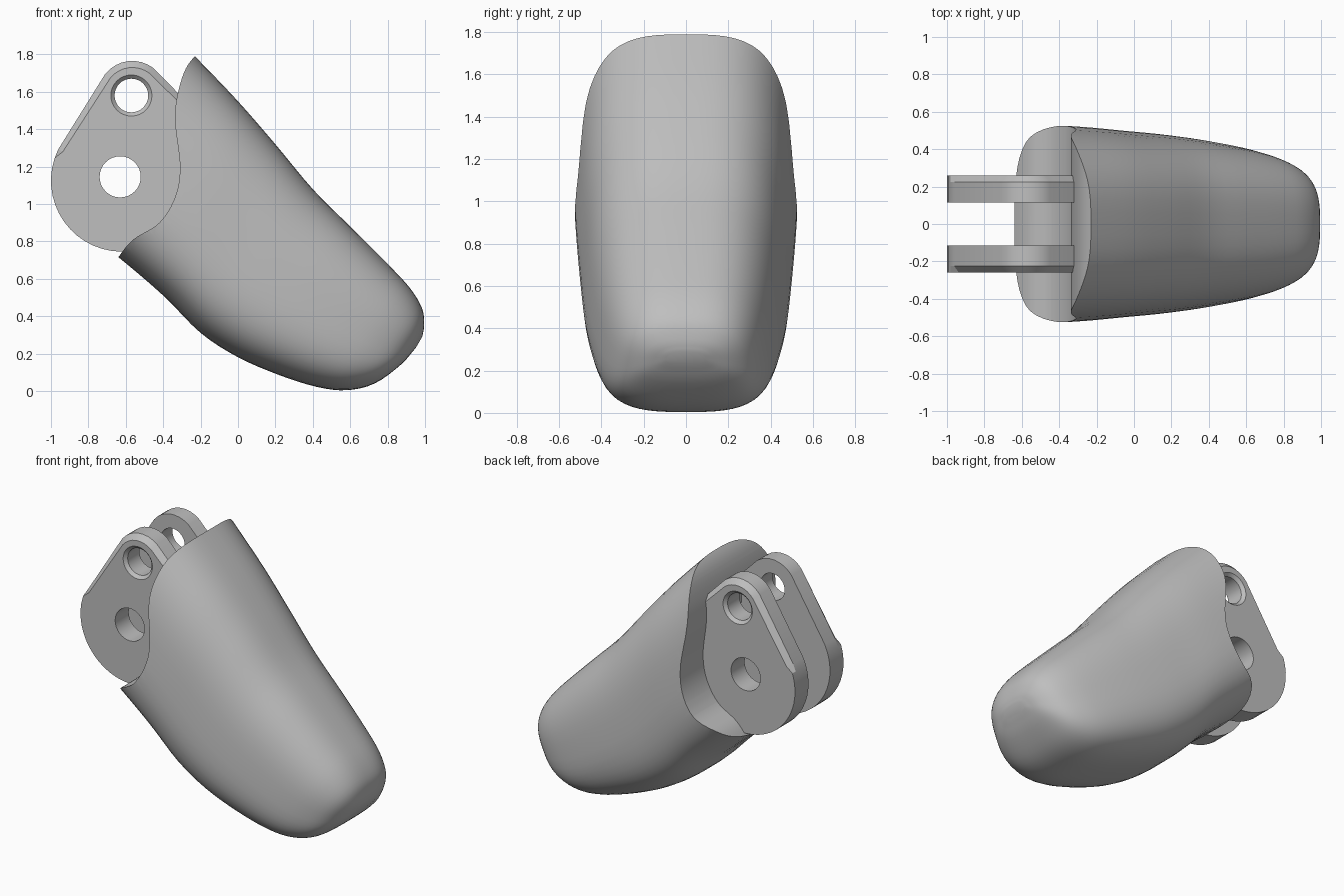
import bpy, bmesh, math
from mathutils import Vector, Matrix

old = bpy.data.objects.get("Cube")
if old:
    bpy.data.objects.remove(old, do_unlink=True)

grey = bpy.data.materials.new("plain grey")
grey.use_nodes = True
COLOUR = (0.52, 0.52, 0.52, 1)
grey.diffuse_color = COLOUR
grey.node_tree.nodes["Principled BSDF"].inputs["Base Color"].default_value = COLOUR


def smooth_path(points, steps):
    """Catmull-Rom curve through points of any dimension."""
    pts = [Vector(p) for p in points]
    out = []
    for i in range(len(pts) - 1):
        b, c = pts[i], pts[i + 1]
        a = pts[i - 1] if i else b * 2 - c
        d = pts[i + 2] if i + 2 < len(pts) else c * 2 - b
        for k in range(steps):
            t = k / steps
            out.append((b * 2 + (c - a) * t + (a * 2 - b * 5 + c * 4 - d) * t ** 2
                        + (b * 3 - a - c * 3 + d) * t ** 3) / 2)
    return out + [pts[-1]]


def loft(name, rings):
    """Closed solid through a list of equal rings."""
    bm = bmesh.new()
    loops = [[bm.verts.new(p) for p in ring] for ring in rings]
    for a, b in zip(loops, loops[1:]):
        for i in range(len(a)):
            j = (i + 1) % len(a)
            bm.faces.new((a[i], a[j], b[j], b[i]))
    bm.faces.new(loops[0])
    bm.faces.new(loops[-1])
    bmesh.ops.recalc_face_normals(bm, faces=bm.faces)
    mesh = bpy.data.meshes.new(name)
    bm.to_mesh(mesh)
    bm.free()
    mesh.materials.append(grey)
    obj = bpy.data.objects.new(name, mesh)
    bpy.context.collection.objects.link(obj)
    return obj


def activate(obj):
    bpy.ops.object.select_all(action="DESELECT")
    obj.select_set(True)
    bpy.context.view_layer.objects.active = obj


def cut(obj, cutter):
    cutter.hide_render = True
    mod = obj.modifiers.new("cut", "BOOLEAN")
    mod.operation = "DIFFERENCE"
    mod.solver = "EXACT"
    mod.object = cutter
    activate(obj)
    bpy.ops.object.modifier_apply(modifier=mod.name)
    bpy.data.objects.remove(cutter, do_unlink=True)


def disc(x, z, r, y, n=32):
    return [(x + r * math.cos(2 * math.pi * i / n), y,
             z + r * math.sin(2 * math.pi * i / n)) for i in range(n)]


def arc(x, z, r, start, end, n):
    return [(x + r * math.cos(math.radians(start + (end - start) * i / n)),
             z + r * math.sin(math.radians(start + (end - start) * i / n)))
            for i in range(n + 1)]


# Body sections: upper x, z, lower x, z, half width
stations = [
    (-.31, 1.87, -.74, .78, .565), (-.22, 1.78, -.64, .715, .555),
    (0, 1.55, -.4, .51, .54), (.2, 1.32, -.2, .31, .52),
    (.4, 1.08, 0, .18, .50), (.6, .88, .22, .085, .47),
    (.8, .68, .42, .022, .43), (.92, .55, .58, .004, .385),
    (.985, .44, .73, .04, .32), (.995, .35, .87, .14, .22),
    (.985, .29, .95, .23, .1),
]


def section(s, n=56):
    ring = []
    for i in range(n):
        a = 2 * math.pi * (i + .5) / n
        c, d = math.cos(a), math.sin(a)
        v = math.copysign(abs(c) ** .68, c)
        u = math.copysign(abs(d) ** .68, d)
        ring.append(((s[0] + s[2]) / 2 + (s[0] - s[2]) / 2 * v,
                     s[4] * u * (.93 - .13 * v),
                     (s[1] + s[3]) / 2 + (s[1] - s[3]) / 2 * v))
    return ring


body = loft("fingertip_body", [section(s) for s in smooth_path(stations, 4)])

# Curved socket face cut across the open end
socket = smooth_path([(-.17, 1.83), (-.235, 1.785), (-.29, 1.70), (-.33, 1.55), (-.335, 1.42),
                      (-.31, 1.2), (-.335, 1.04), (-.42, .9), (-.56, .81),
                      (-.64, .715), (-.7, .62)], 5)
outline = [tuple(p) for p in socket] + [(-1.4, .62), (-1.4, 2.2), (-.17, 2.2)]
cut(body, loft("socket_cutter", [[(x, y, z) for x, z in outline] for y in (-1, 1)]))
activate(body)
bpy.ops.object.shade_smooth_by_angle(angle=math.radians(32))

# Hinge plate outline: large lower arc, small upper arc, hidden root in the body
PIN, TOP = (-.63, 1.145), (-.57, 1.58)
low = arc(-.62, 1.125, .38, 154, 292, 18)
high = arc(-.565, 1.58, .185, 52, 142, 8)
plate = [(-.2, 1.47)] + high + low + [(-.2, .95)]
# Chamfered upper edge on the outside face
inner_high = arc(-.565, 1.58, .15, 52, 142, 8)
inner = [(-.2, 1.43)] + inner_high + [(low[0][0] + .025, low[0][1] - .012)] + low[1:] + [(-.2, .95)]

for name, side in (("left_hinge_plate", -1), ("right_hinge_plate", 1)):
    # Front plate sits at -y, back plate at +y
    label = "front_hinge_plate" if side < 0 else "back_hinge_plate"
    layers = ((plate, .115), (plate, .225), (inner, .26))
    ear = loft(label, [[(x, side * y, z) for x, z in shape] for shape, y in layers])
    cut(ear, loft("pin_cutter", [disc(*PIN, .11, side * y) for y in (.05, .35)]))
    cut(ear, loft("top_hole_cutter", [disc(*TOP, r, side * y) for r, y in
                                      ((.09, .05), (.09, .24), (.11, .26), (.11, .35))]))
    activate(ear)
    bpy.ops.object.shade_smooth_by_angle(angle=math.radians(20))
